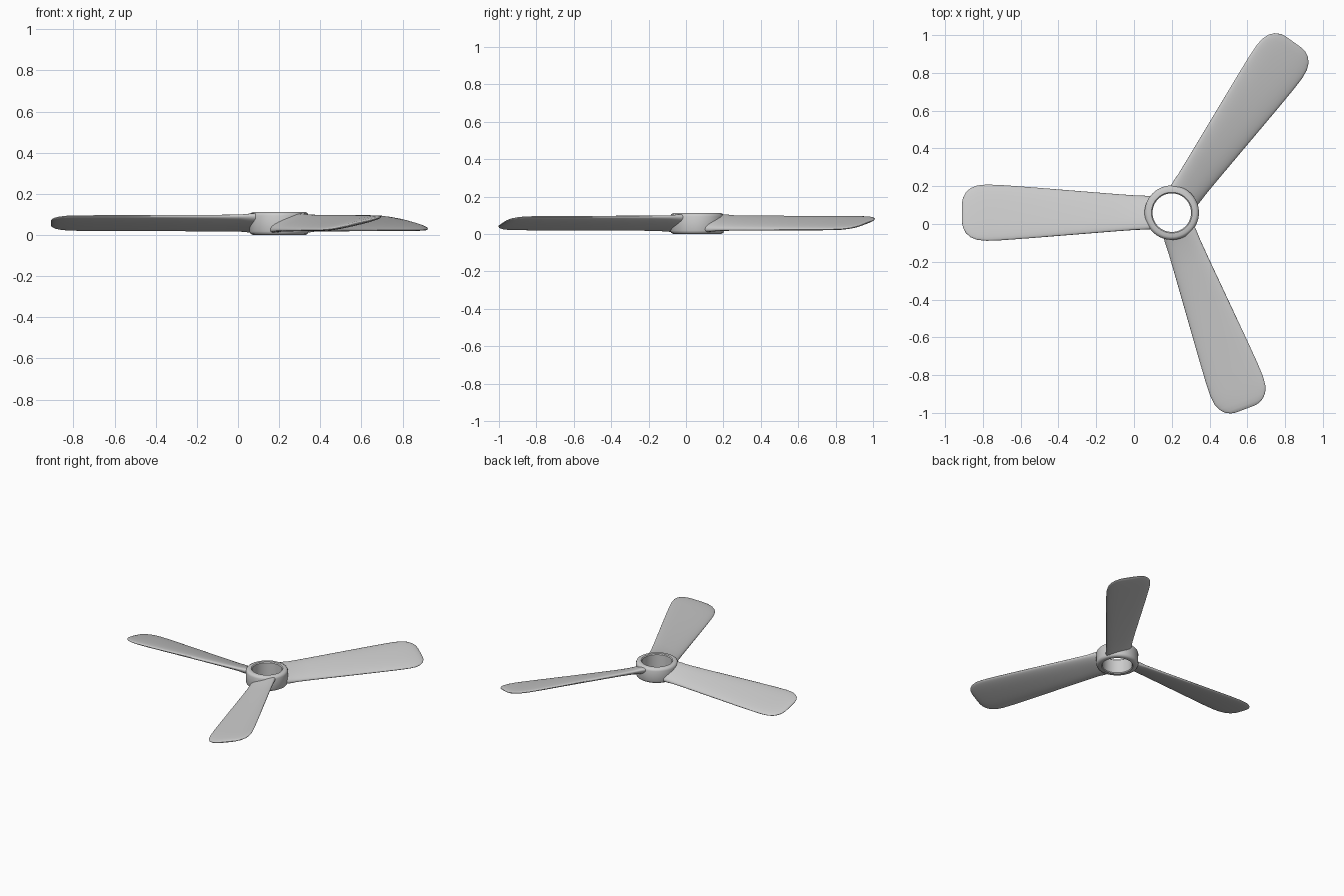
import bpy, bmesh, math

if "Cube" in bpy.data.objects:
    bpy.data.objects.remove(bpy.data.objects["Cube"])

HUB = (0.2, 0.06)


def finish(name, bm, angle):
    bmesh.ops.recalc_face_normals(bm, faces=bm.faces)
    me = bpy.data.meshes.new(name)
    bm.to_mesh(me)
    bm.free()
    ob = bpy.data.objects.new(name, me)
    bpy.context.collection.objects.link(ob)
    bpy.ops.object.select_all(action='DESELECT')
    ob.select_set(True)
    bpy.context.view_layer.objects.active = ob
    bpy.ops.object.shade_smooth_by_angle(angle=math.radians(angle))
    return ob


def bridge(bm, a, b):
    n = len(a)
    for i in range(n):
        j = (i + 1) % n
        bm.faces.new((a[i], a[j], b[j], b[i]))


# Hub ring: rounded profile (radius, z) revolved around the hub axis
def make_hub():
    profile = [(0.102, 0.006), (0.108, 0.0), (0.128, 0.0), (0.139, 0.006),
               (0.144, 0.018), (0.143, 0.055), (0.144, 0.094), (0.139, 0.106),
               (0.128, 0.112), (0.108, 0.112), (0.102, 0.106)]
    bm = bmesh.new()
    n = 64
    rings = []
    for i in range(n):
        a = 2 * math.pi * i / n
        rings.append([bm.verts.new((HUB[0] + r * math.cos(a), HUB[1] + r * math.sin(a), z))
                      for r, z in profile])
    for i in range(n):
        bridge(bm, rings[i], rings[(i + 1) % n])
    finish("hub_ring", bm, 40)


# Pitched blade: (distance from hub, half width, half thickness) stations lofted outward
STATIONS = [(0.115, 0.088, 0.030), (0.15, 0.090, 0.027), (0.19, 0.091, 0.022),
            (0.30, 0.099, 0.020), (0.45, 0.111, 0.019), (0.60, 0.123, 0.018),
            (0.75, 0.135, 0.017), (0.90, 0.146, 0.016), (0.98, 0.149, 0.015),
            (1.03, 0.144, 0.014), (1.065, 0.130, 0.012), (1.09, 0.108, 0.010),
            (1.105, 0.080, 0.006), (1.11, 0.055, 0.002)]


def make_blade(name, degrees):
    a = math.radians(degrees)
    c, s = math.cos(a), math.sin(a)
    bm = bmesh.new()
    loops = []
    n = 32
    for r, w, t in STATIONS:
        # the left edge is high, the right edge low; pitch eases as the blade widens
        rise = 0.033 * w / (0.088 + 0.061 * min(1, max(0, (r - 0.15) / 0.8)))
        loop = []
        for i in range(n):
            p = 2 * math.pi * i / n
            cu, sv = math.cos(p), math.sin(p)
            u = w * math.copysign(abs(cu) ** 0.85, cu)
            v = t * math.copysign(abs(sv) ** 0.85, sv)
            z = 0.058 + rise * u / w + v
            loop.append(bm.verts.new((HUB[0] + r * c - u * s, HUB[1] + r * s + u * c, z)))
        loops.append(loop)
    for k in range(len(loops) - 1):
        bridge(bm, loops[k], loops[k + 1])
    bm.faces.new(loops[0])
    bm.faces.new(loops[-1])
    finish(name, bm, 50)


make_hub()
for label, ang in (("left", 180), ("back", 54.5), ("front", -69.5)):
    make_blade("blade_" + label, ang)
